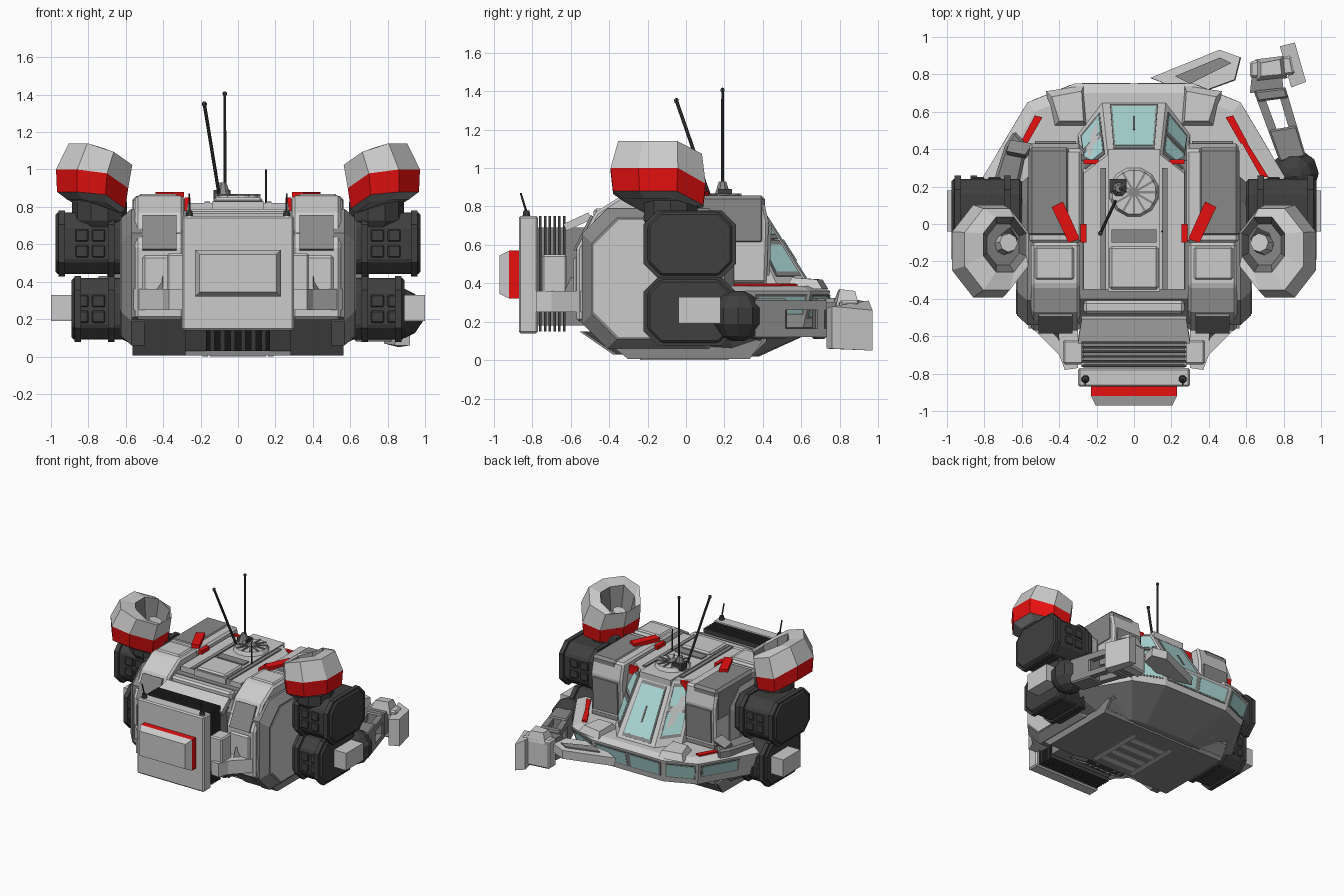
import bpy, bmesh
from math import sin, cos, pi
from mathutils import Vector as V

if "Cube" in bpy.data.objects:
    bpy.data.objects.remove(bpy.data.objects["Cube"])

def mat(name, *c):
    m = bpy.data.materials.new(name)
    m.diffuse_color = (*c, 1)
    m.use_nodes = True
    m.node_tree.nodes["Principled BSDF"].inputs["Base Color"].default_value = m.diffuse_color
    return m

LIGHT = mat("light_grey", .52, .52, .52)
MID = mat("mid_grey", .25, .25, .25)
DARK = mat("dark_grey", .05, .05, .05)
RED = mat("red", .8, .005, .005)
GLASS = mat("glass", .42, .72, .7)

def loft(name, rings, mats=LIGHT, mirror=False, bevel=0):
    """Skin a list of equal-length point rings; one material or one per band."""
    bm = bmesh.new()
    vs = [[bm.verts.new(p) for p in r] for r in rings]
    n = len(rings[0])
    ml = mats if isinstance(mats, list) else [mats] * (len(rings) - 1)
    slots = list(dict.fromkeys(ml))
    for k, (a, b) in enumerate(zip(vs, vs[1:])):
        for i in range(n):
            f = bm.faces.new((a[i], a[(i + 1) % n], b[(i + 1) % n], b[i]))
            f.material_index = slots.index(ml[k])
    bm.faces.new(vs[0][::-1]).material_index = slots.index(ml[0])
    bm.faces.new(vs[-1]).material_index = slots.index(ml[-1])
    bmesh.ops.recalc_face_normals(bm, faces=bm.faces)
    me = bpy.data.meshes.new(name)
    bm.to_mesh(me)
    bm.free()
    for m in slots:
        me.materials.append(m)
    ob = bpy.data.objects.new(name, me)
    bpy.context.collection.objects.link(ob)
    if bevel:
        md = ob.modifiers.new("bevel", 'BEVEL')
        md.width, md.segments = bevel, 1
    if mirror:
        ob.modifiers.new("mirror", 'MIRROR')
    return ob

def box(name, x0, x1, y0, y1, z0, z1, m=LIGHT, mirror=False, bevel=0):
    r = lambda z: [(x0, y0, z), (x1, y0, z), (x1, y1, z), (x0, y1, z)]
    return loft(name, [r(z0), r(z1)], m, mirror, bevel)

def prism_x(name, yz, x0, x1, m=LIGHT, mirror=False, bevel=0):
    return loft(name, [[(x, y, z) for y, z in yz] for x in (x0, x1)], m, mirror, bevel)

def prism_z(name, xy, z0, z1, m=LIGHT, mirror=False, bevel=0):
    return loft(name, [[(x, y, z) for x, y in xy] for z in (z0, z1)], m, mirror, bevel)

def slab(name, pts, t, m=LIGHT, mirror=False):
    p = [V(q) for q in pts]
    n = (p[1] - p[0]).cross(p[2] - p[0]).normalized() * t
    return loft(name, [[q - n for q in p], [q + n for q in p]], m, mirror)

def panel(name, q, u0, u1, v0, v1, t, m=LIGHT, mirror=False):
    """Thin plate on part of a quad face."""
    a, b, c, d = map(V, q)
    at = lambda u, v: a.lerp(b, u).lerp(d.lerp(c, u), v)
    return slab(name, [at(u0, v0), at(u1, v0), at(u1, v1), at(u0, v1)], t, m, mirror)

def window(name, q, u0=.08, u1=.92, v0=.12, v1=.88, mirror=False):
    panel(name + "_frame", q, u0 - .03, u1 + .03, v0 - .05, v1 + .05, .006, MID, mirror)
    panel(name + "_glass", q, u0, u1, v0, v1, .009, GLASS, mirror)

def rod(name, p, q, r0, r1, m=DARK, n=8, mirror=False):
    p, q = V(p), V(q)
    d = (q - p).to_track_quat('Z', 'Y')
    ring = lambda c, r: [c + d @ V((r * cos(2 * pi * (i + .5) / n), r * sin(2 * pi * (i + .5) / n), 0)) for i in range(n)]
    return loft(name, [ring(p, r0), ring(q, r1)], m, mirror)

def ball(name, c, r, m=DARK, mirror=False, n=10):
    rings = [[(c[0] + r * sin(t) * cos(2 * pi * i / n), c[1] + r * sin(t) * sin(2 * pi * i / n), c[2] - r * cos(t))
              for i in range(n)] for t in [.25, .7, 1.25, 1.9, 2.45, 2.9]]
    return loft(name, rings, m, mirror)

def octo(y0, y1, z0, z1, c):
    return [(y0 + c, z0), (y1 - c, z0), (y1, z0 + c), (y1, z1 - c), (y1 - c, z1), (y0 + c, z1), (y0, z1 - c), (y0, z0 + c)]

# main hull, feet and belly
prism_x("hull", [(-.53, .2), (-.3, .03), (.35, .03), (.42, .1), (.42, .4), (.34, .78), (-.4, .78), (-.53, .66)], -.55, .55, MID)
prism_x("foot", [(-.56, .21), (-.3, .005), (.33, .005), (.4, .1), (-.3, .21)], .28, .565, MID, True)
box("belly_plate", -.28, .28, -.28, .33, .005, .05, MID)
for i in range(4):
    box(f"belly_rung_{i}", -.15, .15, -.2 + i * .11, -.15 + i * .11, 0, .02, LIGHT)
box("belly_rail", .16, .19, -.24, .22, 0, .02, LIGHT, True)
prism_x("rear_grille", [(-.54, .15), (-.36, .03), (-.3, .03), (-.3, .15)], -.17, .17, DARK)
for i in range(6):
    x = -.15 + i * .055
    prism_x(f"grille_bar_{i}", [(-.555, .15), (-.38, .03), (-.3, .03), (-.3, .15)], x, x + .025, MID)

# bow with its band of windows
def bow_ring(pts, z):
    return [(x, y, z) for x, y in pts] + [(-x, y, z) for x, y in pts[::-1]]
low = [(.62, 0), (.77, .21), (.53, .61), (.29, .71)]
deck = [(.64, 0), (.82, .23), (.57, .65), (.32, .75)]
loft("bow", [bow_ring([(.45, 0), (.48, .25), (.32, .36), (.2, .38)], .02), bow_ring(low, .17),
             bow_ring(deck, .36), bow_ring([(.6, 0), (.76, .2), (.53, .6), (.29, .7)], .385)], [MID, LIGHT, LIGHT])
lo3, dk3 = [(x, y, .17) for x, y in low], [(x, y, .36) for x, y in deck]
window("bow_side_window", [lo3[1], lo3[2], dk3[2], dk3[1]], .35, .93, .4, .85, True)
window("bow_corner_window", [lo3[2], lo3[3], dk3[3], dk3[2]], .1, .9, .3, .85, True)
front = [(-.29, .71, .17), (.29, .71, .17), (.32, .75, .36), (-.32, .75, .36)]
window("bow_front_left_window", front, .06, .47, .3, .85)
window("bow_front_right_window", front, .53, .94, .3, .85)
loft("deck_hatch", [[(.27, .74, .37), (.47, .71, .37), (.43, .52, .37), (.25, .52, .37)],
                    [(.28, .71, .42), (.44, .68, .42), (.4, .55, .43), (.27, .55, .43)]], LIGHT, True)
slab("deck_stripe", [(.49, .57, .385), (.53, .58, .385), (.61, .43, .385), (.57, .43, .385)], .012, RED, True)
slab("long_stripe", [(.51, .55, .385), (.52, .57, .385), (.72, .25, .385), (.68, .25, .385)], .013, RED)
slab("open_flap", [(.09, .78, .25), (.46, .93, .27), (.57, .89, .28), (.54, .77, .29), (.32, .69, .28)], .035, LIGHT)
slab("flap_inset", [(.22, .79, .295), (.46, .89, .31), (.52, .86, .315), (.3, .75, .305)], .01, MID)

# cabin and windscreen
ct = [(.27, -.35), (.27, .27), (.14, .37)]
cb = [(.3, -.35), (.3, .48), (.17, .65)]
loft("cabin", [bow_ring(cb, .38), bow_ring(ct, .82)], LIGHT)
screen = [(-.17, .65, .38), (.17, .65, .38), (.14, .37, .82), (-.14, .37, .82)]
window("windscreen", screen, .15, .85, .1, .84)
side = [(.17, .65, .38), (.3, .48, .38), (.27, .27, .82), (.14, .37, .82)]
window("side_screen_low", side, .14, .86, .18, .5, True)
window("side_screen_high", side, .14, .86, .62, .9, True)
panel("windscreen_wiper", screen, .48, .52, .3, .55, .014, MID)
box("roof_spine", -.14, .14, -.36, .4, .78, .83)
box("roof_hatch", -.13, .13, -.35, -.12, .82, .85, LIGHT, False, .012)
box("hatch_step", -.12, .12, -.1, -.03, .82, .84, MID)
rod("round_hatch", (0, .17, .82), (0, .17, .86), .14, .12, LIGHT, 12)
for i in range(6):
    a = pi * i / 6
    rod(f"hatch_rib_{i}", (.12 * cos(a), .17 + .12 * sin(a), .862), (-.12 * cos(a), .17 - .12 * sin(a), .862), .008, .008, MID, 4)
box("roof_rail", .15, .18, -.35, .3, .79, .83, MID, True)
box("red_tab", .19, .27, .32, .345, .74, .82, RED, True)

# shoulder blocks and rear columns
prism_x("shoulder_block", [(-.1, .4), (.42, .4), (.43, .72), (.4, .85), (-.1, .85)], .28, .56, LIGHT, True, .015)
slab("block_face", [(.31, .42, .44), (.53, .42, .44), (.53, .43, .7), (.31, .43, .7)], .015, MID, True)
box("block_top", .34, .565, -.07, .41, .6, .858, MID, True, .02)
prism_x("rear_column", [(-.1, .86), (-.33, .86), (-.47, .77), (-.57, .58), (-.57, .2), (-.1, .2)], .29, .55, LIGHT, True, .015)
slab("column_panel", [(.33, -.485, .75), (.51, -.485, .75), (.51, -.575, .57), (.33, -.575, .57)], .012, MID, True)
box("column_plate", .33, .51, -.585, -.55, .25, .54, LIGHT, True, .012)
box("column_top", .32, .53, -.3, -.12, .84, .87, LIGHT, True, .012)
slab("roof_stripe", [(.38, .12, .865), (.44, .09, .865), (.35, -.1, .865), (.29, -.08, .865)], .015, RED, True)
box("red_clip", .255, .285, -.1, .0, .77, .85, RED, True)
# bevelled cheek plates
cheek = lambda x, d: [(x, y, z) for y, z in octo(-.54 + d, .25 - d, .06 + d, .79 - d, .13)]
loft("cheek_plate", [cheek(.5, 0), cheek(.57, 0), cheek(.625, .05)], MID, True)
loft("cheek_face", [cheek(.6, .06), cheek(.63, .06)], LIGHT, True)

# back pack with ribs and red plate
box("pack_core", -.27, .27, -.8, -.5, .18, .69, MID)
for i in range(6):
    d = .012 * abs(i - 2.5)
    y = -.765 + i * .025
    box(f"pack_rib_{i}", -.28, .28, y, y + .013, .15, .75, DARK)
slab("pack_slope", [(-.3, -.63, .69), (.3, -.63, .69), (.28, -.5, .75), (-.28, -.5, .75)], .02)
box("pack_crossbar", -.27, .27, -.48, -.41, .72, .79, LIGHT, False, .015)
box("pack_panel", -.3, .3, -.87, -.77, .14, .75, LIGHT, False, .01)
box("red_plate", -.23, .23, -.92, -.86, .32, .57, RED)
plate = lambda y, d: [(-.23 + d, y, .32 + d), (.23 - d, y, .32 + d), (.23 - d, y, .57 - d), (-.23 + d, y, .57 - d)]
loft("outer_plate", [plate(-.92, 0), plate(-.97, .025)])
box("pack_clamp", .27, .38, -.75, -.62, .25, .55, LIGHT, True, .01)
prism_z("pack_brace", [(.3, -.77), (.37, -.78), (.4, -.7), (.58, -.52), (.58, -.45), (.3, -.45)], .25, .36, LIGHT, True)
loft("brace_fin", [[(.4, -.66, .3), (.5, -.56, .3), (.5, -.5, .3), (.4, -.5, .3)],
                   [(.4, -.6, .43), (.41, -.56, .43), (.41, -.5, .43), (.4, -.5, .43)]], MID, True)
rod("pack_aerial_base", (.26, -.83, .75), (.26, -.83, .78), .022, .016, DARK, 8, True)
rod("pack_aerial", (.26, -.83, .77), (.26, -.86, .87), .006, .005, DARK, 6, True)

# stacked octagonal arm drums
for nm, z0, z1, x1 in (("upper", .43, .78, .975), ("lower", .08, .43, .89)):
    prism_x(nm + "_drum", octo(-.2, .24, z0 + .01, z1 - .01, .07), .6, x1, DARK, True, .012)
    for k, x in enumerate((.66, x1 - .05)):
        prism_x(f"{nm}_rim_{k}", octo(-.222, .26, z0 - .003, z1, .075), x, x + .035, DARK, True)
    for i in range(2):
        for j in range(2):
            x, z = .71 + i * .09, z0 + .1 + j * .085
            box(f"{nm}_cell_{i}{j}", x, x + .07, -.212, .25, z, z + .065, DARK, True, .006)
box("side_lamp", .82, 1, -.04, .18, .19, .33, LIGHT, True)
box("drum_bracket", .55, .7, -.1, .15, .3, .6, MID, True)

# hooded shoulder turrets
def hood_ring(cx, cy, r, z):
    out = []
    for i in range(8):
        a = pi * (i + .5) / 4
        x, y = cx + r * .92 * cos(a), cy + r * 1.18 * sin(a)
        out.append((x, y, z - .7 * max(0, .73 - x) - .8 * max(0, y)))
    return out
loft("turret_hood", [hood_ring(.77, -.14, .17, .84), hood_ring(.785, -.145, .215, .88), hood_ring(.78, -.145, .227, 1),
                     hood_ring(.735, -.135, .2, 1.14), hood_ring(.69, -.11, .135, 1.12), hood_ring(.7, -.11, .1, .94)],
     [MID, RED, LIGHT, LIGHT, MID], True)
ball("turret_ball", (.74, -.08, .775), .155, DARK, True)
rod("turret_barrel", (.7, -.11, .88), (.67, -.1, .99), .06, .05, LIGHT, 8, True)

# right arm with open forearm frame and hand
ball("elbow_ball", (.86, .27, .23), .135)
arm = [(.78, .33), (.92, .36), (.81, .73), (.64, .71)]
A, B, C, D = [V((x, y, .22)) for x, y in arm]
for nm, p, q in (("inner", D, A), ("outer", C, B)):
    s = (A - B).normalized() * (.045 if nm == "outer" else -.045)
    for k, (z0, z1) in enumerate(((.12, .165), (.26, .31))):
        prism_z(f"forearm_{nm}_{k}", [v.xy[:] for v in (p, q, q + s, p + s)], z0, z1, MID)
for nm, t0, t1 in (("back", 0, .45), ("front", .85, 1)):
    prism_z("forearm_" + nm, [v.xy[:] for v in (A.lerp(D, t0), B.lerp(C, t0), B.lerp(C, t1), A.lerp(D, t1))], .11, .32, MID, bevel=.01)
prism_z("wrist", [(.62, .7), (.8, .72), (.79, .8), (.63, .8)], .12, .3, MID)
prism_z("hand_bar", [(.62, .78), (.62, .87), (.84, .9), (.86, .8)], .08, .31, LIGHT, bevel=.012)
loft("hand_plate", [[(.78, .95, .07), (.86, .97, .05), (.92, .76, .06), (.84, .73, .06)],
                    [(.78, .95, .31), (.86, .97, .26), (.92, .76, .28), (.84, .73, .27)]])
loft("hand_finger", [[(.65, .76, .28), (.82, .78, .28), (.81, .9, .28), (.65, .88, .28)],
                     [(.68, .79, .36), (.79, .8, .37), (.78, .88, .36), (.68, .86, .36)]], LIGHT)
# folded left arm
prism_z("left_forearm", [(-.76, .2), (-.63, .14), (-.57, .42), (-.64, .5), (-.69, .42)], .3, .43, MID, bevel=.015)
slab("left_finger", [(-.66, .44, .42), (-.54, .42, .45), (-.58, .36, .48), (-.68, .38, .45)], .02, MID)

# aerials on the roof
rod("aerial_base", (-.08, .19, .83), (-.08, .19, .93), .055, .02, MID)
rod("tall_aerial", (-.07, .19, .9), (-.07, .19, 1.4), .009, .007)
ball("tall_aerial_tip", (-.07, .19, 1.405), .013, n=6)
rod("leaning_aerial", (-.1, .12, .86), (-.18, -.05, 1.35), .009, .009)
ball("leaning_aerial_tip", (-.18, -.05, 1.35), .014, n=6)
rod("short_aerial", (.15, -.04, .8), (.15, -.04, 1), .006, .005)
box("roof_sensor", -.13, -.04, .17, .24, .84, .89, DARK)
